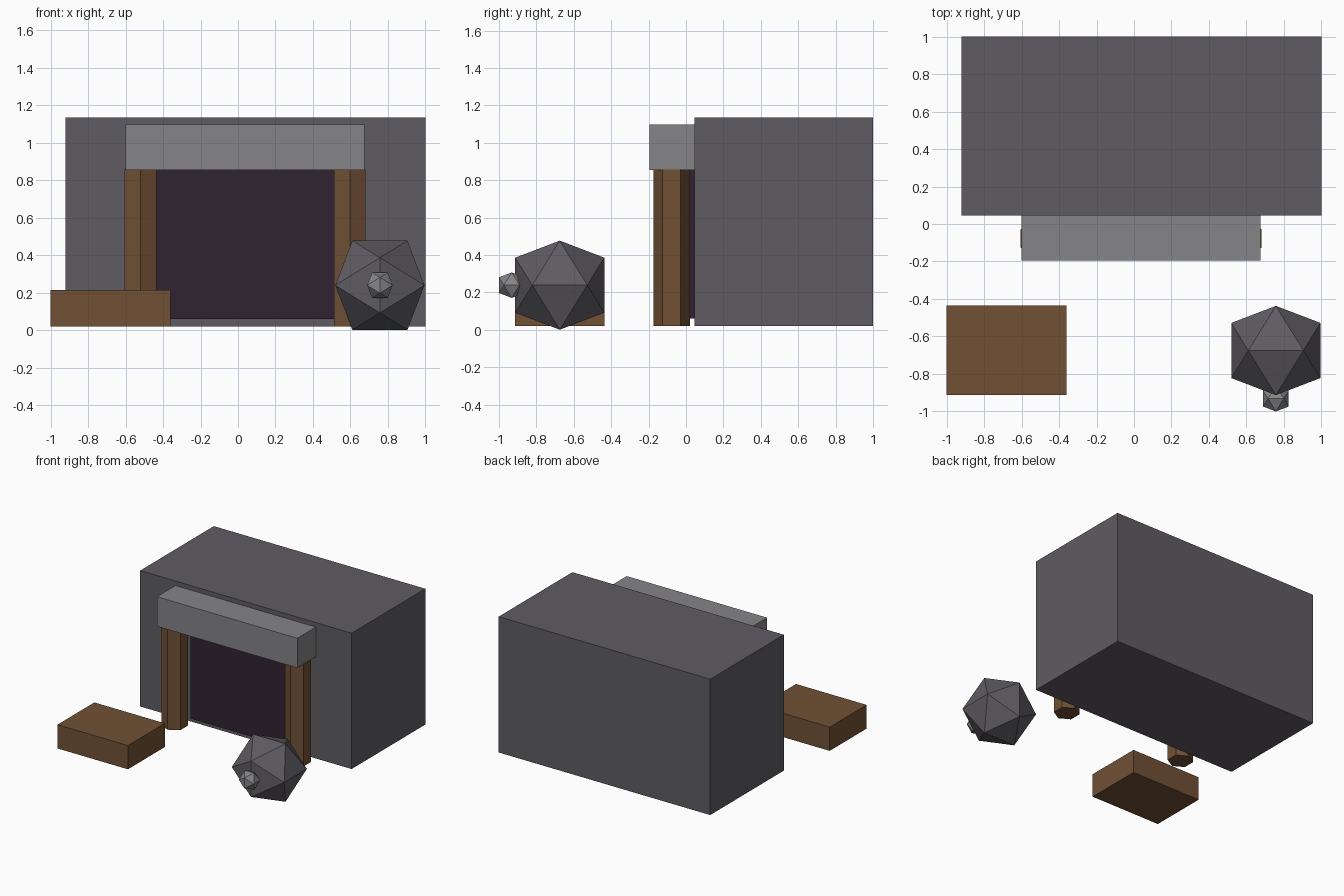
import bpy
import bmesh
from mathutils import Vector

cube = bpy.data.objects.get("Cube")
if cube:
    bpy.data.objects.remove(cube, do_unlink=True)


def srgb(c):
    c /= 255
    return c / 12.92 if c <= 0.04045 else ((c + 0.055) / 1.055) ** 2.4


def material(name, *rgb):
    mat = bpy.data.materials.new(name)
    color = (*[srgb(c) for c in rgb], 1)
    mat.use_nodes = True
    mat.diffuse_color = color
    bsdf = mat.node_tree.nodes["Principled BSDF"]
    bsdf.inputs["Base Color"].default_value = color
    bsdf.inputs["Roughness"].default_value = 0.9
    return mat


dark_stone = material("dark stone", 95, 92, 98)
light_stone = material("light stone", 133, 133, 135)
wood = material("brown wood", 113, 81, 53)
shadow = material("dark purple", 48, 35, 50)


def add_object(name, bm, mat, location=(0, 0, 0)):
    bmesh.ops.recalc_face_normals(bm, faces=bm.faces)
    mesh = bpy.data.meshes.new(name)
    bm.to_mesh(mesh)
    bm.free()
    mesh.materials.append(mat)
    obj = bpy.data.objects.new(name, mesh)
    obj.location = location
    bpy.context.collection.objects.link(obj)
    return obj


def box(name, low, high, mat):
    low, high = Vector(low), Vector(high)
    bm = bmesh.new()
    bmesh.ops.create_cube(bm, size=1)
    bmesh.ops.scale(bm, vec=high - low, verts=bm.verts)
    return add_object(name, bm, mat, (low + high) / 2)


def hex_post(name, x, y, z0, z1, radius, mat):
    # Six-sided post with one corner pointing forward
    bm = bmesh.new()
    bmesh.ops.create_cone(bm, cap_ends=True, segments=6, radius1=radius,
                          radius2=radius, depth=z1 - z0)
    # make sure a corner lies on the y axis
    if max(v.co.y for v in bm.verts) < radius * 0.99:
        for v in bm.verts:
            v.co.x, v.co.y = v.co.y, v.co.x
    return add_object(name, bm, mat, (x, y, (z0 + z1) / 2))


def rock(name, center, half_size, mat):
    # Icosahedron: hull of three crossed golden rectangles
    b = half_size
    a = b / 1.618
    bm = bmesh.new()
    for s in (-1, 1):
        for t in (-1, 1):
            for p in ((s * a, 0, t * b), (0, s * b, t * a), (s * b, t * a, 0)):
                bm.verts.new(p)
    bmesh.ops.convex_hull(bm, input=bm.verts)
    return add_object(name, bm, mat, center)


# Stone block with its dark doorway
box("stone_block", (-0.92, 0.045, 0.02), (1.0, 1.0, 1.135), dark_stone)
box("doorway", (-0.44, 0.015, 0.06), (0.52, 0.06, 0.86), shadow)

# Wooden door frame and stone lintel
for side, x in (("right", -0.52), ("left", 0.597)):
    hex_post(side + "_post", x, -0.077, 0.02, 0.857, 0.0975, wood)
box("lintel", (-0.6, -0.195, 0.855), (0.675, 0.05, 1.098), light_stone)

# Crate and rocks in front
box("crate", (-1.0, -0.913, 0.02), (-0.36, -0.435, 0.215), wood)
rock("boulder", (0.757, -0.675, 0.239), 0.238, dark_stone)
rock("small_rock", (0.757, -0.932, 0.239), 0.068, light_stone)
